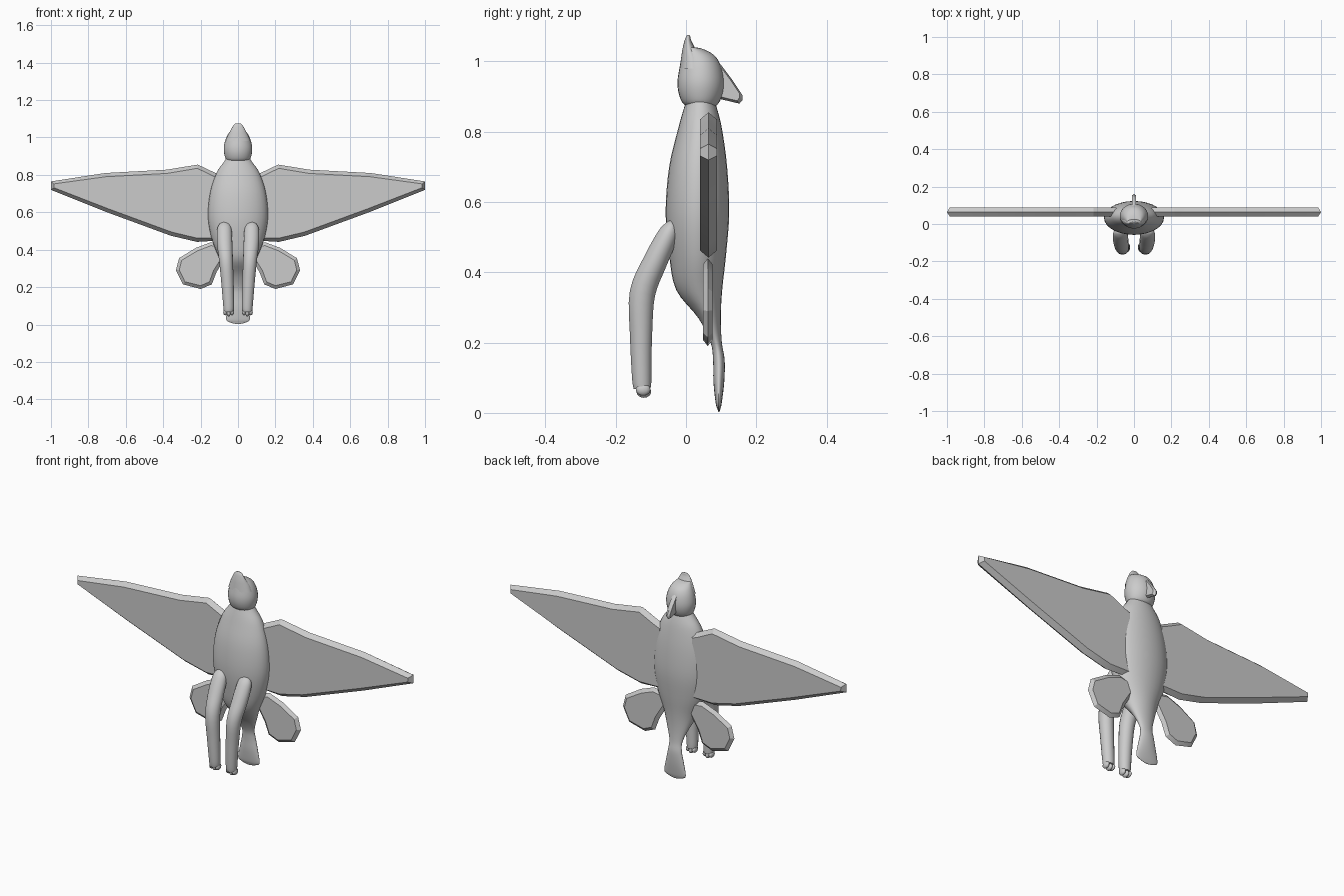
import bpy, bmesh, math
from mathutils import Vector

if "Cube" in bpy.data.objects:
    bpy.data.objects.remove(bpy.data.objects["Cube"])

grey = bpy.data.materials.new("plain_grey")
grey.diffuse_color = (0.6, 0.6, 0.6, 1)
grey.use_nodes = True
grey.node_tree.nodes["Principled BSDF"].inputs["Base Color"].default_value = grey.diffuse_color


def finish(name, bm, angle=40):
    bmesh.ops.recalc_face_normals(bm, faces=bm.faces)
    me = bpy.data.meshes.new(name)
    bm.to_mesh(me)
    bm.free()
    me.materials.append(grey)
    ob = bpy.data.objects.new(name, me)
    bpy.context.collection.objects.link(ob)
    bpy.ops.object.select_all(action='DESELECT')
    ob.select_set(True)
    bpy.context.view_layer.objects.active = ob
    bpy.ops.object.shade_smooth_by_angle(angle=math.radians(angle))
    return ob


def smooth_rows(rows, steps=4):
    """Catmull-Rom interpolation between profile rows."""
    out = []
    for i in range(len(rows) - 1):
        quad = [Vector(rows[max(0, min(len(rows) - 1, i + k))]) for k in (-1, 0, 1, 2)]
        p0, p1, p2, p3 = quad
        for s in range(steps):
            t = s / steps
            out.append(0.5 * (2 * p1 + (p2 - p0) * t + (2 * p0 - 5 * p1 + 4 * p2 - p3) * t * t
                              + (3 * p1 - p0 - 3 * p2 + p3) * t ** 3))
    return out + [Vector(rows[-1])]


def skin(bm, rings):
    loops = [[bm.verts.new(p) for p in r] for r in rings]
    n = len(loops[0])
    for a, b in zip(loops, loops[1:]):
        for i in range(n):
            bm.faces.new((a[i], a[(i + 1) % n], b[(i + 1) % n], b[i]))
    bm.faces.new(loops[0][::-1])
    bm.faces.new(loops[-1])


def upright(name, rows, n=28):
    """Loft of rows (z, y_front, y_back, half_width)."""
    rings = []
    for z, f, b, w in smooth_rows(rows):
        rings.append([(w * math.cos(2 * math.pi * i / n),
                       (f + b) / 2 + (b - f) / 2 * math.sin(2 * math.pi * i / n), z) for i in range(n)])
    bm = bmesh.new()
    skin(bm, rings)
    return finish(name, bm, 60)


def blade(name, outline, inset, y, half, side):
    """Flat panel in the xz plane with bevelled rim."""
    pts = [Vector((x, z)) for x, z in outline]
    c = sum(pts, Vector((0, 0))) / len(pts)
    inner = []
    for i, p in enumerate(pts):
        a = (p - pts[i - 1]).normalized()
        b = (pts[(i + 1) % len(pts)] - p).normalized()
        m = (Vector((a.y, -a.x)) + Vector((b.y, -b.x))).normalized()
        inner.append(p + m * inset if m.dot(c - p) > 0 else p - m * inset)
    mid = [(p.x * side, y, p.y) for p in pts]
    faces = [[(p.x * side, y + s * half, p.y) for p in inner] for s in (-1, 1)]
    bm = bmesh.new()
    skin(bm, [faces[0], mid, faces[1]])
    return finish(name, bm, 25)


# Torso running down into a flared tail
upright("body", [
    (0.90, 0.005, 0.075, 0.055), (0.87, -0.005, 0.087, 0.075), (0.81, -0.022, 0.102, 0.115),
    (0.70, -0.048, 0.117, 0.15), (0.57, -0.058, 0.123, 0.16), (0.45, -0.048, 0.114, 0.138),
    (0.35, -0.028, 0.103, 0.098), (0.27, 0.035, 0.099, 0.062), (0.20, 0.070, 0.102, 0.037),
    (0.15, 0.077, 0.110, 0.040), (0.09, 0.078, 0.109, 0.053), (0.03, 0.084, 0.102, 0.064),
    (0.012, 0.089, 0.098, 0.045), (0.003, 0.092, 0.095, 0.012)])

# Head, with a beak pointing up
upright("head", [
    (0.868, 0.015, 0.075, 0.04), (0.88, -0.008, 0.092, 0.062), (0.91, -0.021, 0.105, 0.073),
    (0.945, -0.024, 0.108, 0.076), (0.985, -0.018, 0.100, 0.068), (1.015, -0.012, 0.083, 0.055),
    (1.033, -0.008, 0.055, 0.042), (1.04, -0.006, 0.03, 0.035)])
upright("beak", [
    (0.98, -0.018, 0.06, 0.066), (1.01, -0.014, 0.05, 0.055), (1.035, -0.010, 0.028, 0.041),
    (1.06, -0.004, 0.015, 0.028), (1.072, 0.001, 0.012, 0.018), (1.076, 0.004, 0.009, 0.007)])

# Thin swept crest behind the head
bm = bmesh.new()
crest = [(0.07, 1.01), (0.10, 0.99), (0.13, 0.95), (0.16, 0.905), (0.161, 0.89), (0.152, 0.88),
         (0.11, 0.89), (0.07, 0.90)]
rim = [(0, y, z) for y, z in crest]
sides = [[(s * 0.012, 0.105 + (y - 0.105) * 0.85, 0.935 + (z - 0.935) * 0.85) for y, z in crest] for s in (-1, 1)]
skin(bm, [sides[0], rim, sides[1]])
finish("crest", bm, 40)

wing = [(0.08, 0.79), (0.12, 0.81), (0.215, 0.855), (0.38, 0.828), (0.71, 0.81), (1.0, 0.765),
        (1.0, 0.72), (0.70, 0.60), (0.36, 0.475), (0.22, 0.442), (0.08, 0.45)]
fin = [(0.06, 0.42), (0.145, 0.44), (0.225, 0.41), (0.315, 0.355), (0.332, 0.29), (0.295, 0.215),
       (0.20, 0.19), (0.14, 0.215), (0.115, 0.28), (0.06, 0.37)]

for side, label in ((-1, "left"), (1, "right")):
    blade(label + "_wing", wing, 0.02, 0.064, 0.024, side)
    blade(label + "_tail_fin", fin, 0.018, 0.062, 0.014, side)

    # Bent leg: rows (x, y, z, half width, half depth)
    path = smooth_rows([(0.073, -0.035, 0.546, 0.008, 0.006), (0.073, -0.04, 0.535, 0.028, 0.018),
                        (0.073, -0.052, 0.505, 0.039, 0.030), (0.071, -0.088, 0.43, 0.041, 0.035),
                        (0.064, -0.124, 0.34, 0.037, 0.037), (0.056, -0.128, 0.22, 0.033, 0.032),
                        (0.050, -0.126, 0.10, 0.029, 0.028), (0.050, -0.124, 0.07, 0.026, 0.025)])
    rings = []
    for i, r in enumerate(path):
        a, b = path[max(i - 1, 0)], path[min(i + 1, len(path) - 1)]
        t = Vector((0, b[1] - a[1], b[2] - a[2])).normalized()
        across = Vector((0, -t.z, t.y))
        c = Vector((r[0] * side, r[1], r[2]))
        rings.append([c + Vector((r[3] * math.cos(k * math.pi / 9), 0, 0))
                      + across * r[4] * math.sin(k * math.pi / 9) for k in range(18)])
    bm = bmesh.new()
    skin(bm, rings)
    finish(label + "_leg", bm, 60)

    # Three small toes
    bm = bmesh.new()
    for dx, dy, z in ((-0.018, -0.122, 0.066), (0.0, -0.12, 0.06), (0.018, -0.122, 0.066)):
        made = bmesh.ops.create_uvsphere(bm, u_segments=12, v_segments=8, radius=1)["verts"]
        for v in made:
            v.co = Vector(((0.050 + dx) * side + v.co.x * 0.011, dy + v.co.y * 0.021, z + v.co.z * 0.017))
    finish(label + "_toes", bm, 60)
